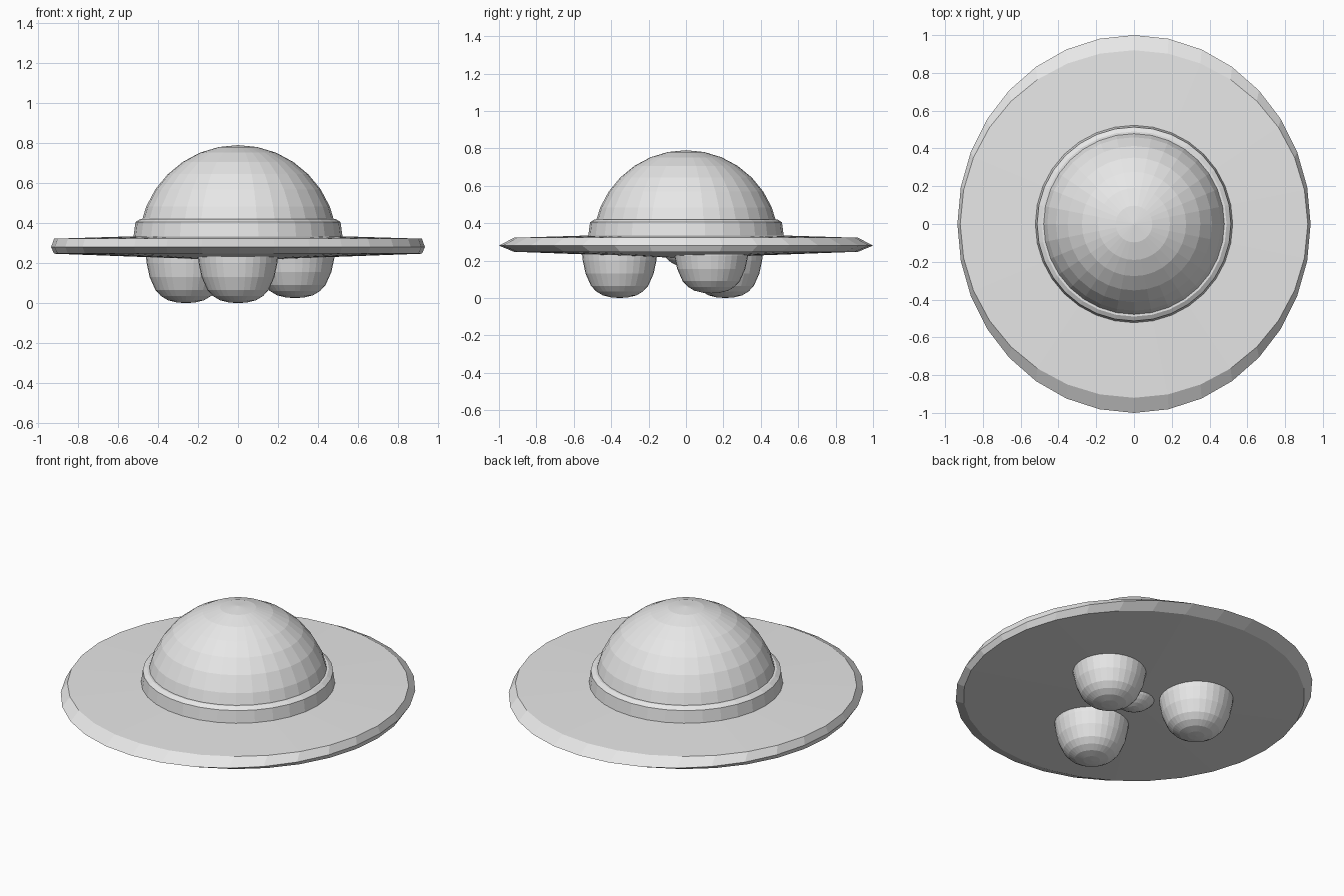
import bpy, bmesh, math

cube = bpy.data.objects.get("Cube")
if cube:
    bpy.data.objects.remove(cube)

grey = bpy.data.materials.new("plain grey")
grey.use_nodes = True
grey.diffuse_color = (0.8, 0.8, 0.8, 1)
grey.node_tree.nodes["Principled BSDF"].inputs["Base Color"].default_value = (0.8, 0.8, 0.8, 1)


def lathe(name, profile, sides=32, location=(0, 0, 0)):
    """Spin (x radius, y radius, z) points, top to bottom, into a closed solid."""
    bm = bmesh.new()
    rings = []
    for rx, ry, z in profile:
        if rx == 0:
            rings.append([bm.verts.new((0, 0, z))] * sides)
        else:
            angles = [math.tau * i / sides for i in range(sides)]
            rings.append([bm.verts.new((rx * math.cos(a), ry * math.sin(a), z)) for a in angles])
    for upper, lower in zip(rings, rings[1:]):
        for i in range(sides):
            j = (i + 1) % sides
            corners = [upper[i], lower[i], lower[j], upper[j]]
            bm.faces.new(list(dict.fromkeys(corners)))
    bmesh.ops.recalc_face_normals(bm, faces=bm.faces)
    mesh = bpy.data.meshes.new(name)
    bm.to_mesh(mesh)
    bm.free()
    mesh.materials.append(grey)
    obj = bpy.data.objects.new(name, mesh)
    obj.location = location
    bpy.context.collection.objects.link(obj)
    return obj


def circular(points):
    return [(r, r, z) for r, z in points]


def ball(radius, centre, first, last, rings=16):
    """Rings of a sphere between two ring numbers, closed with a pole at each end."""
    points = []
    for k in range(first, last + 1):
        a = math.pi * k / rings
        r = 0 if k in (0, rings) else radius * math.sin(a)
        points.append((r, centre + radius * math.cos(a)))
    return points


# Saucer disc, its sharp rim stretched front to back
lathe("saucer_disc", [(0, 0, 0.35), (0.92, 0.92, 0.322), (0.935, 1.0, 0.28),
                      (0.92, 0.92, 0.247), (0, 0, 0.213)])

# Collar around the dome
lathe("dome_collar", circular([(0, 0.42), (0.49, 0.42), (0.513, 0.405), (0.523, 0.33), (0, 0.33)]))

# Dome
lathe("dome", circular(ball(0.497, 0.293, 0, 8) + [(0, 0.293)]))

# Landing pods under the disc
pod = [(0, 0.25), (0.202, 0.25), (0.197, 0.2), (0.182, 0.13), (0.153, 0.065),
       (0.125, 0.035), (0.09, 0.014), (0.045, 0.003), (0, 0)]
for name, spot in (("front_pod", (0, -0.355, 0)),
                   ("right_pod", (-0.26, 0.21, 0)),
                   ("left_pod", (0.285, 0.135, 0.025))):
    lathe(name, circular(pod), location=spot)

# Small bulge at the centre of the underside
lathe("centre_bulge", circular(ball(0.14, 0.305, 0, 16)))
